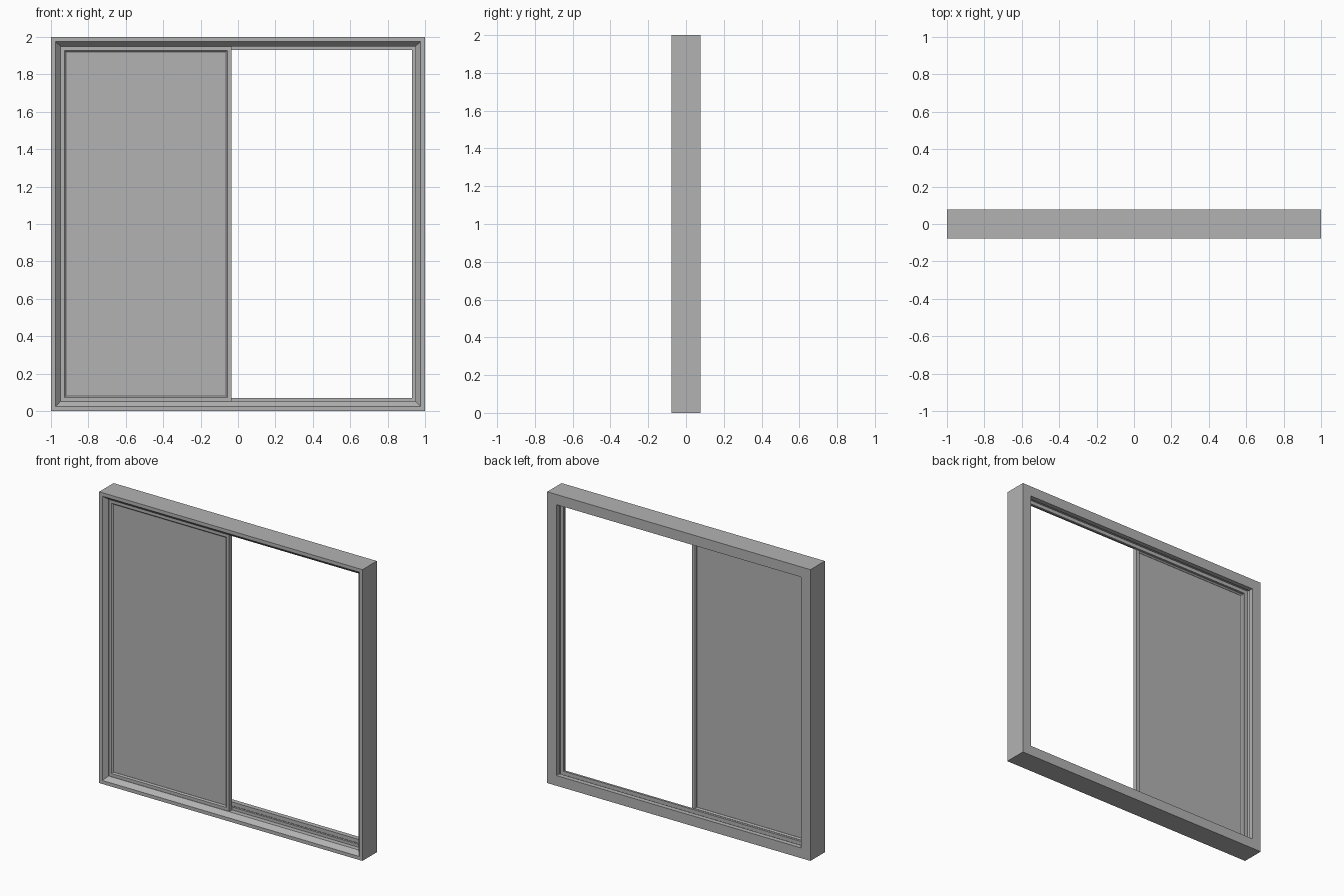
import bpy
import bmesh

cube = bpy.data.objects.get("Cube")
if cube:
    bpy.data.objects.remove(cube, do_unlink=True)

grey = bpy.data.materials.new("window_grey")
grey.use_nodes = True
colour = (0.45, 0.45, 0.45, 1)
grey.diffuse_color = colour
grey.node_tree.nodes["Principled BSDF"].inputs["Base Color"].default_value = colour


def mitred_ring(name, x0, x1, z0, z1, profile):
    """Sweep a closed (inset, y) profile round a rectangle with mitred corners."""
    bm = bmesh.new()
    corners = [
        [bm.verts.new(p) for p in points]
        for points in (
            [(x0 + d, y, z0 + d) for d, y in profile],
            [(x1 - d, y, z0 + d) for d, y in profile],
            [(x1 - d, y, z1 - d) for d, y in profile],
            [(x0 + d, y, z1 - d) for d, y in profile],
        )
    ]
    n = len(profile)
    for c in range(4):
        a, b = corners[c], corners[(c + 1) % 4]
        for i in range(n):
            j = (i + 1) % n
            bm.faces.new((a[i], b[i], b[j], a[j]))
    bmesh.ops.recalc_face_normals(bm, faces=bm.faces)
    mesh = bpy.data.meshes.new(name)
    bm.to_mesh(mesh)
    bm.free()
    mesh.materials.append(grey)
    obj = bpy.data.objects.new(name, mesh)
    bpy.context.collection.objects.link(obj)
    return obj


# Outer frame: flat rim, sloped reveal, middle lip, rear track groove, rear lip
mitred_ring("outer_frame", -1, 1, 0, 2, [
    (0, -0.078), (0.024, -0.078), (0.05, -0.048), (0.05, -0.015),
    (0.07, -0.015), (0.07, 0.0), (0.045, 0.0), (0.045, 0.045),
    (0.07, 0.045), (0.07, 0.078), (0, 0.078)])

# Sliding sash: narrow frame with a small bevel down to the pane
mitred_ring("sash_frame", -0.95, -0.035, 0.05, 1.95, [
    (0, -0.045), (0.022, -0.045), (0.03, -0.037),
    (0.03, -0.023), (0.022, -0.015), (0, -0.015)])

# Opaque pane filling the sash
bpy.ops.mesh.primitive_cube_add(size=1, location=(-0.4925, -0.03, 1))
pane = bpy.context.object
pane.name = "sash_pane"
pane.scale = (0.86, 0.01, 1.845)
pane.data.materials.append(grey)
